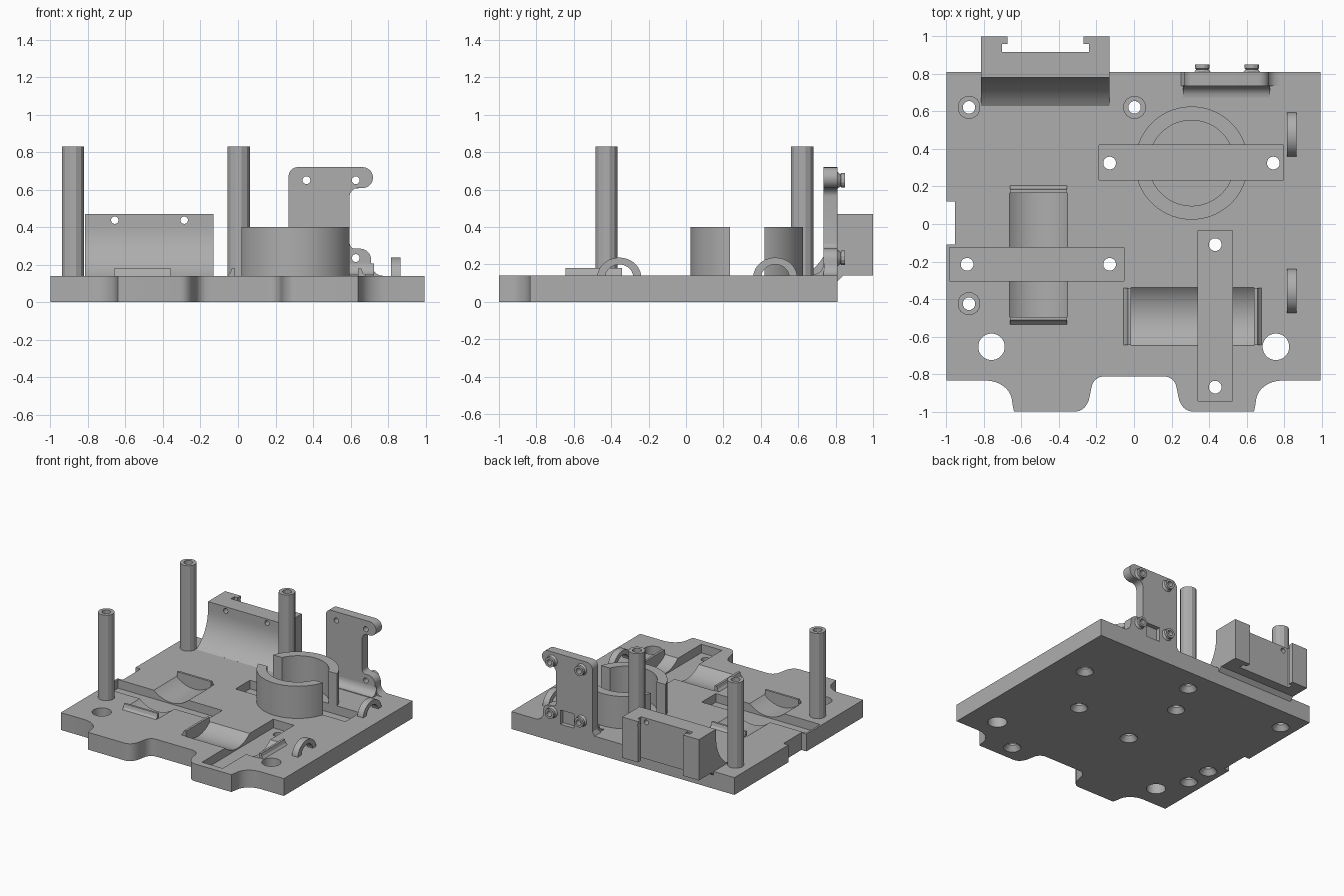
import bpy, bmesh, math
from math import cos, sin, pi, radians

if "Cube" in bpy.data.objects:
    bpy.data.objects.remove(bpy.data.objects["Cube"])

mat = bpy.data.materials.new("plain grey")
mat.diffuse_color = (0.42, 0.42, 0.42, 1)
mat.use_nodes = True
mat.node_tree.nodes["Principled BSDF"].inputs["Base Color"].default_value = mat.diffuse_color
AX = {'z': lambda u, v, w: (u, v, w), 'x': lambda u, v, w: (w, u, v), 'y': lambda u, v, w: (u, w, v)}


def finish(name, bm):
    bmesh.ops.recalc_face_normals(bm, faces=bm.faces)
    me = bpy.data.meshes.new(name)
    bm.to_mesh(me)
    bm.free()
    me.materials.append(mat)
    ob = bpy.data.objects.new(name, me)
    bpy.context.collection.objects.link(ob)
    return ob


def loft(name, rings, closed=False):
    """Skin equal-length rings; cap the ends unless closed into a tube."""
    bm = bmesh.new()
    vs = [[bm.verts.new(p) for p in r] for r in rings]
    n = len(vs[0])
    for i in range(len(vs) if closed else len(vs) - 1):
        a, b = vs[i], vs[(i + 1) % len(vs)]
        for k in range(n):
            bm.faces.new((a[k], a[(k + 1) % n], b[(k + 1) % n], b[k]))
    if not closed:
        bm.faces.new(vs[0])
        bm.faces.new(vs[-1])
    return finish(name, bm)


def prism(name, pts, axis, lo, hi):
    return loft(name, [[AX[axis](u, v, w) for u, v in pts] for w in (lo, hi)])


def box(name, x0, x1, y0, y1, z0, z1):
    return prism(name, [(x0, y0), (x1, y0), (x1, y1), (x0, y1)], 'z', z0, z1)


def arc(cu, cv, r, a0, a1, n=8, rv=None):
    return [(cu + r * cos(radians(a0 + (a1 - a0) * i / n)),
             cv + (rv or r) * sin(radians(a0 + (a1 - a0) * i / n))) for i in range(n + 1)]


def turned(name, u, v, axis, prof, n=24, closed=False):
    """Revolve (radius, along) pairs around a line parallel to axis."""
    rings = [[AX[axis](u + r * cos(2 * pi * (k + .5) / n), v + r * sin(2 * pi * (k + .5) / n), w)
              for k in range(n)] for r, w in prof]
    return loft(name, rings, closed)


def tube(name, u, v, axis, ro, ri, lo, hi, n=24):
    return turned(name, u, v, axis, [(ro, lo), (ro, hi), (ri, hi), (ri, lo)], n, True)


def boolean(ob, tools, op='DIFFERENCE'):
    bpy.context.view_layer.objects.active = ob
    for t in tools:
        m = ob.modifiers.new("cut", 'BOOLEAN')
        m.operation, m.object, m.solver = op, t, 'EXACT'
        bpy.ops.object.modifier_apply(modifier=m.name)
        bpy.data.objects.remove(t)


TOP, FLOOR = 0.14, 0.07

# base plate outline: right half of the front edge, mirrored
half = ([(0.15, -0.813)] + arc(0.16, -0.88, 0.067, 80, 10, 6)
        + arc(0.31, -0.9, 0.075, 190, 270, 6, 0.1)
        + [(0.64, -1.0), (0.648, -0.96)] + arc(0.79, -0.95, 0.14, 175, 90, 8, 0.115))
left = [(-x, y) for x, y in reversed(half)]
outline = ([(-1, -0.835)] + left + half + [(0.995, -0.835), (0.995, 0.81), (-1, 0.81),
           (-1, 0.12), (-0.955, 0.12), (-0.955, -0.11), (-1, -0.11)])
plate = prism("base_plate", outline, 'z', 0, TOP)

# end ridges of the two motor cradles
ridge = [(-0.02, TOP - 0.02), (-0.02, 0.18), (-0.002, 0.18), (0.006, 0.155), (0.02, TOP), (0.02, TOP - 0.02)]
ridges = []
for c, s in ((0.185, 1), (-0.515, -1)):
    ridges.append(prism("ridge", [(c + s * u, v) for u, v in ridge], 'x', -0.66, -0.358))
for c, s in ((0.66, 1), (-0.035, -1)):
    ridges.append(prism("ridge", [(c + s * u, v) for u, v in ridge], 'y', -0.645, -0.342))
boolean(plate, ridges, 'UNION')

# cradle troughs, strap grooves and holes
cuts = [turned("trough", -0.51, 0.31, 'y', [(0.23, -0.495), (0.23, 0.165)], 64),
        turned("trough", -0.493, 0.31, 'x', [(0.23, -0.015), (0.23, 0.64)], 64),
        box("groove", -0.187, 0.797, 0.235, 0.42, FLOOR, 0.3),
        box("groove", -0.985, -0.053, -0.305, -0.125, FLOOR, 0.3),
        box("groove", 0.34, 0.525, -0.945, -0.035, FLOOR, 0.3)]
posts = [(-0.88, 0.622), (0.003, 0.622), (-0.88, -0.425)]
strap_holes = [(-0.13, 0.325), (0.743, 0.325), (-0.89, -0.215), (-0.13, -0.215), (0.433, -0.11), (0.433, -0.87)]
for x, y in posts + strap_holes:
    cuts.append(turned("screw_hole", x, y, 'z', [(0.072, -0.01), (0.034, 0.04), (0.034, 0.3)], 24))
for x in (-0.76, 0.757):
    cuts.append(turned("big_hole", x, -0.655, 'z', [(0.071, -0.1), (0.071, 0.3)], 24))
boolean(plate, cuts)

# hollow standoff posts
for x, y in posts:
    tube("standoff_post", x, y, 'z', 0.062, 0.034, TOP, 0.83, 12)

# round holder, split by the strap groove
ring = tube("round_holder", 0.307, 0.325, 'z', 0.302, 0.228, TOP, 0.4, 64)
boolean(ring, [box("groove", -0.3, 0.9, 0.235, 0.42, 0, 0.6)])

# rear wall with concave front and a T-slot behind
prof = (arc(0.48, 0.40, 0.30, -60, 0, 14) + [(0.78, 0.47), (1.0, 0.47), (1.0, TOP), (0.84, TOP),
        (0.81, 0.11), (0.80, 0.11), (0.80, 0.13), (0.64, 0.13)])
wall = prism("rear_wall", prof, 'x', -0.815, -0.13)
slot = [(-0.675, 1.1), (-0.675, 0.96), (-0.705, 0.96), (-0.705, 0.917),
        (-0.24, 0.917), (-0.24, 0.96), (-0.27, 0.96), (-0.27, 1.1)]
boolean(wall, [prism("slot", slot, 'z', 0, 1)] +
        [turned("wall_hole", x, 0.437, 'y', [(0.02, 0.5), (0.02, 1.1)], 16) for x in (-0.657, -0.287)])

# upright bracket with lobes
shape = ([(0.25, TOP), (0.27, 0.17)] + arc(0.32, 0.67, 0.05, 180, 90) + arc(0.664, 0.664, 0.056, 90, -90, 12)
         + arc(0.64, 0.563, 0.045, 90, 180) + arc(0.625, 0.315, 0.03, 180, 270, 5)
         + arc(0.65, 0.225, 0.06, 90, 0) + arc(0.775, 0.205, 0.065, 180, 270, 6))
bracket = prism("rear_bracket", shape, 'y', 0.735, 0.81)
screws = [(x, z) for x in (0.365, 0.628) for z in (0.235, 0.65)]
boolean(bracket, [turned("bolt_hole", x, z, 'y', [(0.021, 0.6), (0.021, 0.9)], 16) for x, z in screws]
        + [box("pocket", 0.435, 0.555, 0.775, 0.9, 0.155, 0.27)])
for x, z in screws:
    turned("nut_boss", x, z, 'y', [(0.046, 0.81), (0.034, 0.825), (0.04, 0.83), (0.04, 0.85),
                                   (0.022, 0.85), (0.022, 0.81)], 12, True)

# fillet along the bracket foot
foot = [(0.74, TOP - 0.01), (0.74, 0.205)] + arc(0.675, 0.205, 0.06, 0, -90, 6) + [(0.675, TOP - 0.01)]
prism("bracket_foot", foot, 'x', 0.26, 0.725)

# cable loops
for y in (0.477, -0.357):
    loop = arc(y, 0.13, 0.118, 0, 180, 20, 0.107) + arc(y, 0.13, 0.075, 180, 0, 20, 0.07)
    prism("cable_loop", loop, 'x', 0.815, 0.867)

for ob in bpy.data.objects:
    ob.select_set(True)
bpy.context.view_layer.objects.active = plate
bpy.ops.object.shade_smooth_by_angle(angle=radians(25))
